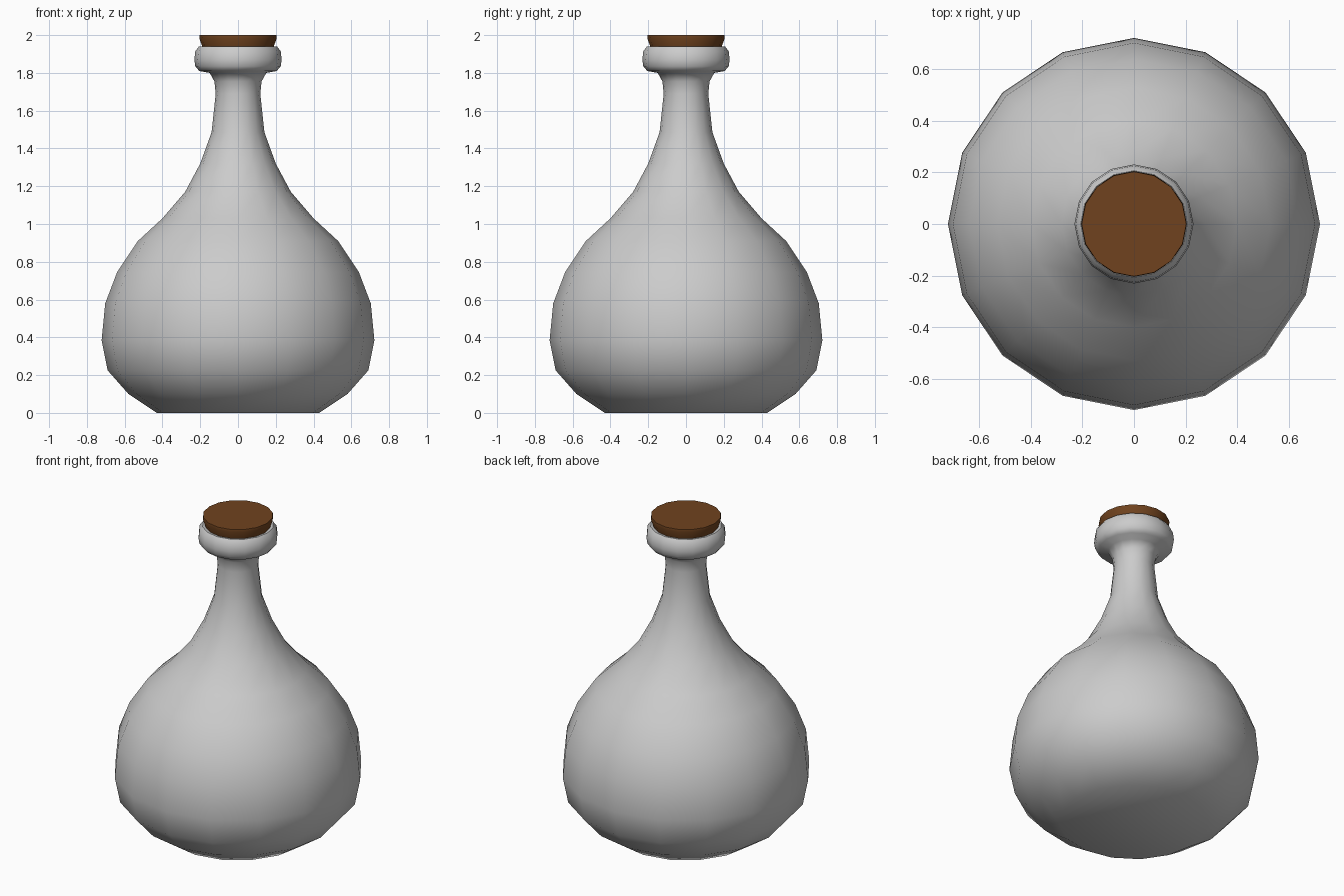
import bpy, bmesh, math

if "Cube" in bpy.data.objects:
    bpy.data.objects.remove(bpy.data.objects["Cube"])

SIDES = 16

def lathe(name, profile, angle):
    """Revolve an (r, z) profile about z, closing both ends with flat caps."""
    bm = bmesh.new()
    rings = []
    for r, z in profile:
        rings.append([bm.verts.new((r * math.cos(2 * math.pi * i / SIDES),
                                    r * math.sin(2 * math.pi * i / SIDES), z))
                      for i in range(SIDES)])
    for a, b in zip(rings, rings[1:]):
        for i in range(SIDES):
            j = (i + 1) % SIDES
            bm.faces.new((a[i], a[j], b[j], b[i]))
    bm.faces.new(rings[0][::-1])
    bm.faces.new(rings[-1])
    bmesh.ops.recalc_face_normals(bm, faces=bm.faces)
    mesh = bpy.data.meshes.new(name)
    bm.to_mesh(mesh)
    bm.free()
    obj = bpy.data.objects.new(name, mesh)
    bpy.context.collection.objects.link(obj)
    bpy.ops.object.select_all(action='DESELECT')
    obj.select_set(True)
    bpy.context.view_layer.objects.active = obj
    bpy.ops.object.shade_smooth_by_angle(angle=math.radians(angle))
    return obj

# Flask: round belly, tapering neck and rolled lip
lathe("flask", [
    (0.43, 0.0), (0.58, 0.10), (0.69, 0.225), (0.722, 0.385), (0.703, 0.58),
    (0.64, 0.745), (0.53, 0.91), (0.40, 1.03), (0.28, 1.17), (0.20, 1.32),
    (0.14, 1.485), (0.118, 1.69), (0.125, 1.755), (0.15, 1.80),
    (0.205, 1.81), (0.226, 1.835), (0.231, 1.87), (0.226, 1.915),
    (0.207, 1.94), (0.182, 1.935), (0.175, 1.90)], 60)

# Cork stopper, slightly wider at the top
cork = lathe("cork", [(0.178, 1.895), (0.188, 1.935), (0.205, 1.985), (0.203, 2.0)], 40)
brown = bpy.data.materials.new("cork_brown")
brown.diffuse_color = (0.16, 0.055, 0.013, 1)
brown.use_nodes = True
brown.node_tree.nodes["Principled BSDF"].inputs["Base Color"].default_value = brown.diffuse_color
cork.data.materials.append(brown)
